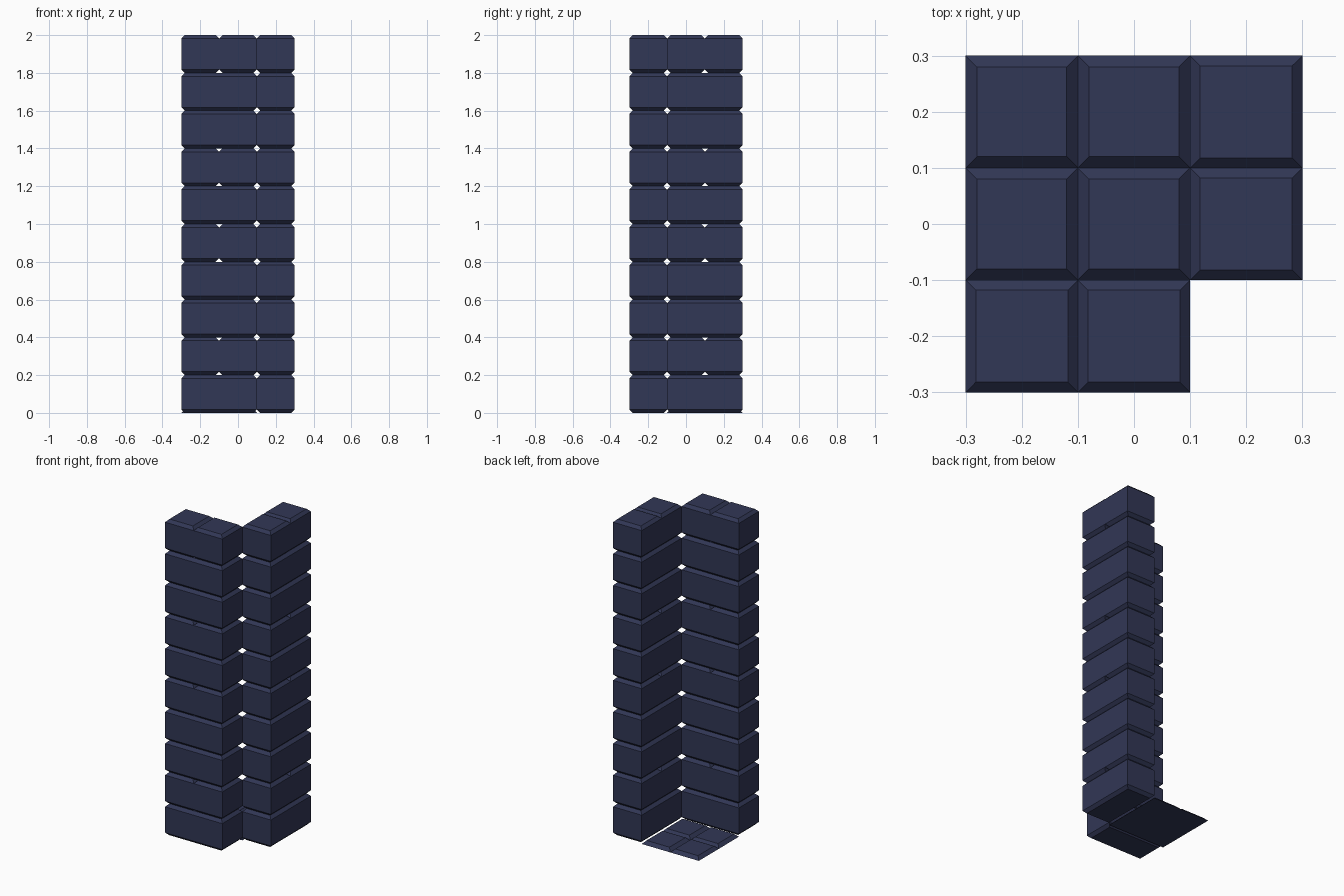
import bpy, bmesh
from mathutils import Vector

if "Cube" in bpy.data.objects:
    bpy.data.objects.remove(bpy.data.objects["Cube"])

NAVY = bpy.data.materials.new("navy")
NAVY.diffuse_color = (0.031, 0.038, 0.092, 1)
NAVY.use_nodes = True
NAVY.node_tree.nodes["Principled BSDF"].inputs["Base Color"].default_value = NAVY.diffuse_color


def ring(bm, x0, x1, y0, y1, z, d):
    return [bm.verts.new(p) for p in ((x0 + d, y0 + d, z), (x1 - d, y0 + d, z),
                                      (x1 - d, y1 - d, z), (x0 + d, y1 - d, z))]


def loft(bm, box, levels):
    """Stack of square rings (z, inset), capped at both ends."""
    rings = [ring(bm, *box, z, d) for z, d in levels]
    bm.faces.new(rings[0][::-1])
    bm.faces.new(rings[-1])
    for a, b in zip(rings, rings[1:]):
        for i in range(4):
            j = (i + 1) % 4
            bm.faces.new((a[i], a[j], b[j], b[i]))


def part(name, boxes, levels, seam=None):
    bm = bmesh.new()
    for box in boxes:
        loft(bm, box, levels)
    if seam:  # drop the hidden faces where two half bricks meet
        axis, pos = seam
        inner = [f for f in bm.faces
                 if all(abs(v.co[axis] - pos) < 1e-4 for v in f.verts)]
        bmesh.ops.delete(bm, geom=inner, context='FACES')
        bmesh.ops.remove_doubles(bm, verts=bm.verts, dist=1e-4)
    me = bpy.data.meshes.new(name)
    bm.to_mesh(me)
    bm.free()
    me.materials.append(NAVY)
    ob = bpy.data.objects.new(name, me)
    bpy.context.collection.objects.link(ob)


# Two walls of ten courses; some courses are split into two half bricks
B, H = 0.018, 0.2
SPLIT = {1, 4, 6, 9}
for k in range(10):
    z = k * H
    lv = [(z, B), (z + B, 0), (z + H - B, 0), (z + H, B)]
    if k in SPLIT:
        part(f"front_wall_brick_{k}", [(-.3, -.1, -.3, -.1), (-.1, .1, -.3, -.1)], lv, (0, -.1))
        part(f"side_wall_brick_{k}", [(.1, .3, -.1, .1), (.1, .3, .1, .3)], lv, (1, .1))
    else:
        part(f"front_wall_brick_{k}", [(-.3, .1, -.3, -.1)], lv)
        part(f"side_wall_brick_{k}", [(.1, .3, -.1, .3)], lv)

# Thin floor of four bevelled tiles in the inner corner
part("floor_tiles", [(x, x + .2, y, y + .2) for x in (-.3, -.1) for y in (-.1, .1)],
     [(0, 0), (.02, .02)])
